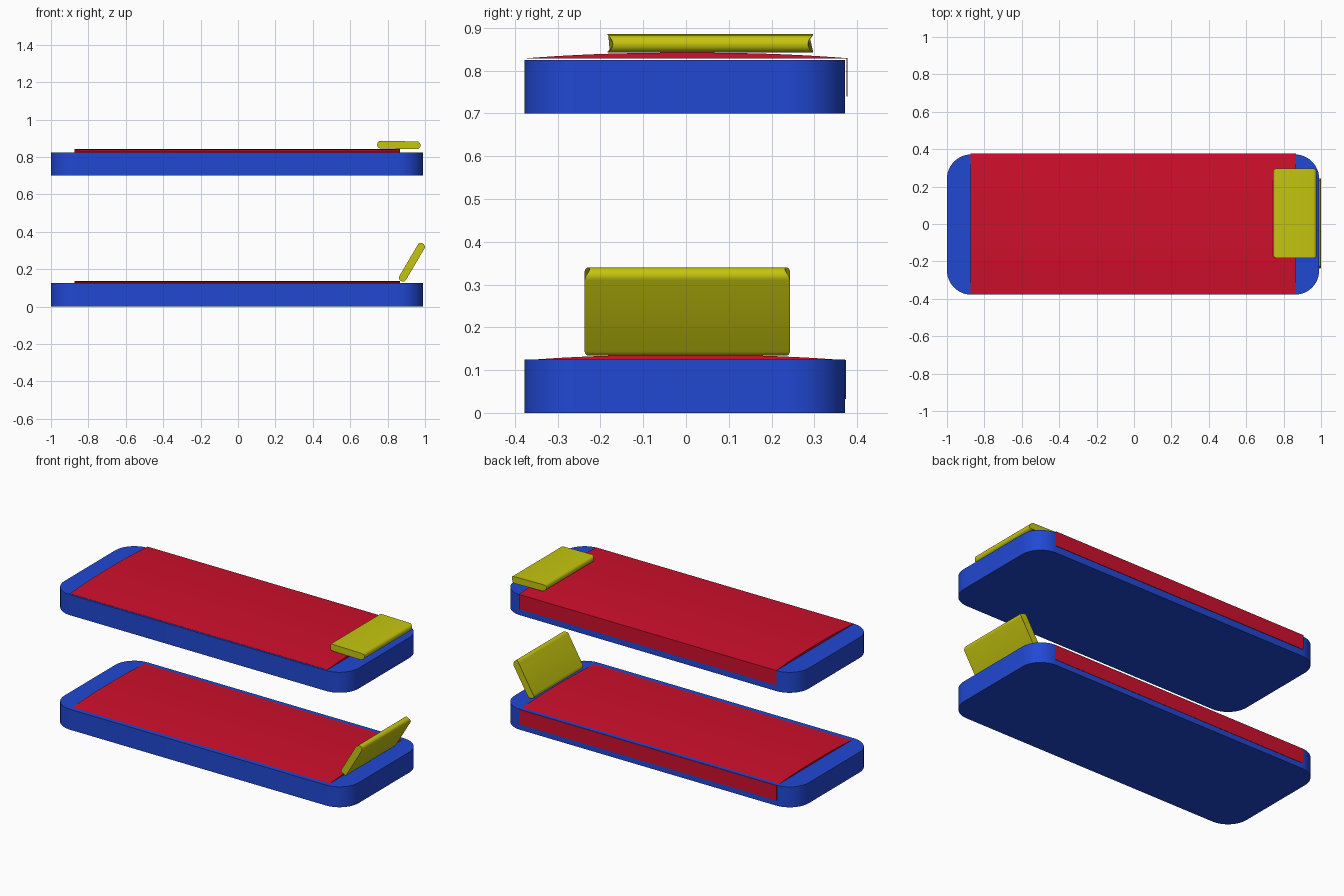
import bpy, bmesh, math
from mathutils import Matrix

if "Cube" in bpy.data.objects:
    bpy.data.objects.remove(bpy.data.objects["Cube"])


def material(name, color):
    m = bpy.data.materials.new(name)
    m.diffuse_color = (*color, 1)
    m.use_nodes = True
    m.node_tree.nodes["Principled BSDF"].inputs["Base Color"].default_value = m.diffuse_color
    return m


BLUE = material("mattress_blue", (0.015, 0.065, 0.65))
RED = material("blanket_red", (0.62, 0.005, 0.025))
YELLOW = material("pillow_yellow", (0.56, 0.56, 0.005))


def finish(name, bm, mat, matrix):
    bmesh.ops.recalc_face_normals(bm, faces=bm.faces)
    mesh = bpy.data.meshes.new(name)
    bm.to_mesh(mesh)
    bm.free()
    mesh.materials.append(mat)
    ob = bpy.data.objects.new(name, mesh)
    bpy.context.collection.objects.link(ob)
    ob.matrix_world = matrix
    bpy.ops.object.select_all(action='DESELECT')
    ob.select_set(True)
    bpy.context.view_layer.objects.active = ob
    bpy.ops.object.shade_smooth_by_angle(angle=math.radians(35))


def loft(loop_a, loop_b):
    """Closed solid between two matching outlines."""
    bm = bmesh.new()
    a = [bm.verts.new(p) for p in loop_a]
    b = [bm.verts.new(p) for p in loop_b]
    n = len(a)
    for i in range(n):
        j = (i + 1) % n
        bm.faces.new((a[i], a[j], b[j], b[i]))
    bm.faces.new(a)
    bm.faces.new(b)
    return bm


def rounded_rect(w, d, r, seg):
    pts = []
    for k, (sx, sy) in enumerate(((1, 1), (-1, 1), (-1, -1), (1, -1))):
        for i in range(seg + 1):
            t = math.pi / 2 * (k + i / seg)
            pts.append((sx * (w / 2 - r) + r * math.cos(t),
                        sy * (d / 2 - r) + r * math.sin(t)))
    return pts


def mattress(name, z):
    o = rounded_rect(1.99, 0.75, 0.13, 12)
    bm = loft([(x, y, 0) for x, y in o], [(x, y, 0.125) for x, y in o])
    finish(name, bm, BLUE, Matrix.Translation((-0.005, -0.003, z)))


def blanket(name, y, z):
    # domed cover with a flap hanging down the back side
    h = 0.375
    prof = []
    for i in range(25):
        t = -1 + i / 12
        prof.append((h * t, 0.123 + 0.013 * (1 - abs(t) ** 2.3)))
    prof += [(h, 0.033), (h - 0.003, 0.033), (h - 0.003, 0.122), (-h, 0.122)]
    bm = loft([(-0.875, a, b) for a, b in prof], [(0.865, a, b) for a, b in prof])
    finish(name, bm, RED, Matrix.Translation((0, y, z)))


def pillow(name, loc, tilt):
    # rounded section, ends of each long edge drawn in slightly
    length, thick, half = 0.232, 0.041, 0.24
    prof = rounded_rect(length, thick, 0.0195, 5)

    def side(s):
        out = []
        for x, z in prof:
            k = max(0, (abs(x) - (length / 2 - 0.02)) / 0.02)
            out.append((x, s * (half - 0.012 * k * k), z))
        return out
    finish(name, loft(side(-1), side(1)), YELLOW,
           Matrix.Translation(loc) @ Matrix.Rotation(math.radians(tilt), 4, 'Y'))


# lower bunk
mattress("lower_mattress", 0)
blanket("lower_blanket", -0.001, 0)
pillow("lower_pillow", (0.93, 0.003, 0.237), -59.5)

# upper bunk
mattress("upper_mattress", 0.70)
blanket("upper_blanket", 0.003, 0.706)
pillow("upper_pillow", (0.86, 0.057, 0.864), 1)
